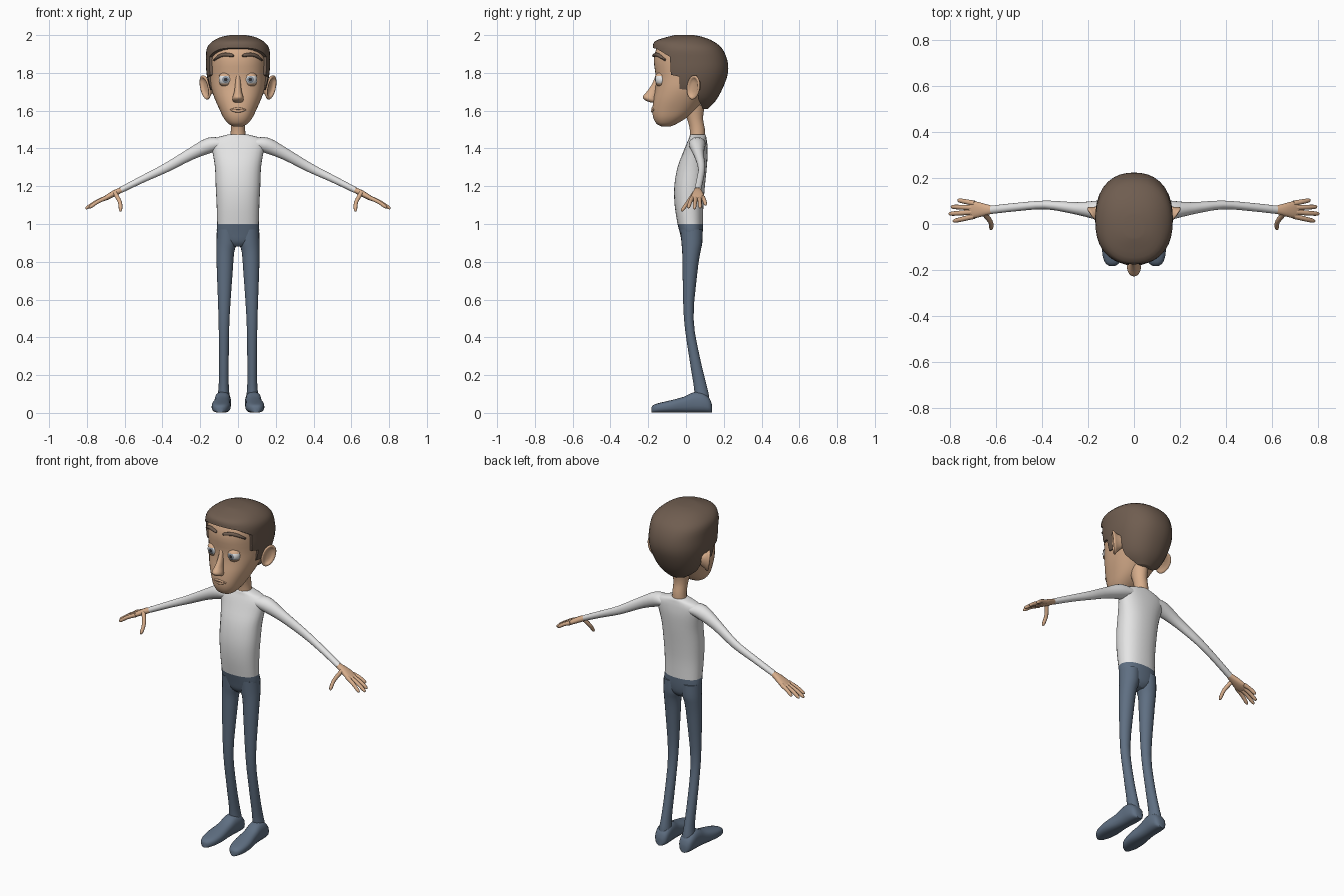
import bpy, bmesh
from math import sin, cos, pi, radians
from mathutils import Vector

if "Cube" in bpy.data.objects:
    bpy.data.objects.remove(bpy.data.objects["Cube"])

X, Y, Z = Vector((1, 0, 0)), Vector((0, 1, 0)), Vector((0, 0, 1))
parts = []


def material(name, *rgb):
    m = bpy.data.materials.new(name)
    m.use_nodes = True
    m.diffuse_color = (*rgb, 1)
    bsdf = next(n for n in m.node_tree.nodes if n.type == 'BSDF_PRINCIPLED')
    bsdf.inputs["Base Color"].default_value = (*rgb, 1)
    return m


SKIN = material("skin", .68, .42, .26)
HAIR = material("brown hair", .16, .11, .08)
SHIRT = material("white shirt", .78, .78, .78)
BLUE = material("blue trousers", .115, .16, .225)
WHITE = material("eye white", .8, .8, .8)
IRIS = material("grey iris", .24, .28, .33)
PUPIL = material("dark pupil", .03, .03, .035)
LIP = material("mouth line", .32, .17, .1)


def finish(name, bm, mats, mirror=False):
    bmesh.ops.recalc_face_normals(bm, faces=bm.faces)
    me = bpy.data.meshes.new(name)
    bm.to_mesh(me)
    bm.free()
    ob = bpy.data.objects.new(name, me)
    bpy.context.collection.objects.link(ob)
    for m in mats:
        me.materials.append(m)
    if mirror:
        mod = ob.modifiers.new("Mirror", 'MIRROR')
        mod.use_mirror_merge = False
    parts.append(ob)
    return ob


def spline(rows, steps):
    """Catmull-Rom interpolation of station tuples."""
    out = []
    for i in range(len(rows) - 1):
        p0, p1, p2 = rows[max(i - 1, 0)], rows[i], rows[i + 1]
        p3 = rows[min(i + 2, len(rows) - 1)]
        for k in range(steps):
            t = k / steps
            out.append([b + .5 * t * (c - a + t * (2 * a - 5 * b + 4 * c - d
                        + t * (3 * (b - c) + d - a)))
                        for a, b, c, d in zip(p0, p1, p2, p3)])
    return out + [list(rows[-1])]


def loft(name, rows, mat, ref=X, normal=None, power=2, segs=20, steps=3, mirror=False):
    """Skin superellipse rings; each row is x, y, z, half size along ref, half size across."""
    rows = spline(rows, steps)
    centres = [Vector(r[:3]) for r in rows]
    bm = bmesh.new()
    rings = []
    for i, r in enumerate(rows):
        n = normal or centres[min(i + 1, len(rows) - 1)] - centres[max(i - 1, 0)]
        n = n.normalized()
        u = (ref - n * ref.dot(n)).normalized()
        v = n.cross(u)
        ring = []
        for k in range(segs):
            c, s = cos(2 * pi * k / segs), sin(2 * pi * k / segs)
            f = (abs(c) ** power + abs(s) ** power) ** (-1 / power)
            ring.append(bm.verts.new(centres[i] + u * c * f * max(r[3], .001)
                                     + v * s * f * max(r[4], .001)))
        rings.append(ring)
    for a, b in zip(rings, rings[1:]):
        for k in range(segs):
            j = (k + 1) % segs
            bm.faces.new((a[k], a[j], b[j], b[k]))
    bm.faces.new(rings[0])
    bm.faces.new(rings[-1])
    return finish(name, bm, [mat], mirror)


def levels(*rows):
    """Horizontal stations from height, front, back, half width."""
    return [(0, (f + b) / 2, z, w, (b - f) / 2) for z, f, b, w in rows]


# Head
head = loft("head", levels(
    (1.517, -.13, -.08, .025), (1.53, -.155, -.05, .05), (1.56, -.172, 0, .075),
    (1.6, -.178, .05, .095), (1.66, -.172, .1, .122), (1.72, -.162, .15, .142),
    (1.78, -.16, .185, .15), (1.86, -.17, .2, .154), (1.92, -.16, .175, .148),
    (1.96, -.13, .12, .11), (1.98, -.07, .05, .05)), SKIN, normal=Z, power=2.3, segs=36)
bpy.context.view_layer.update()


def face_y(x, z):
    return head.ray_cast(Vector((x, -1, z)), Y)[1].y


# Hair cap trimmed to the hairline profile
hair = loft("hair", levels(
    (1.6, -.03, .105, .05), (1.65, -.12, .155, .115), (1.72, -.158, .195, .15),
    (1.8, -.174, .222, .167), (1.87, -.18, .218, .169), (1.93, -.176, .19, .165),
    (1.967, -.165, .145, .135), (1.99, -.1, .09, .09), (2, -.06, .04, .04)),
    HAIR, normal=Z, power=2.3, segs=36)
hairline = [(-.3, 1.94), (-.2, 1.94), (-.15, 1.925), (-.085, 1.885), (-.08, 1.79),
            (-.035, 1.78), (-.035, 1.715), (.005, 1.71), (.02, 1.76), (.06, 1.76),
            (.065, 1.66), (.09, 1.61), (.4, 1.61), (.4, 2.1), (-.3, 2.1)]
bm = bmesh.new()
profile = bm.faces.new([bm.verts.new((-.4, y, z)) for y, z in hairline])
side = bmesh.ops.extrude_face_region(bm, geom=[profile])["geom"]
bmesh.ops.translate(bm, vec=X * .8, verts=[g for g in side if isinstance(g, bmesh.types.BMVert)])
cutter = finish("hairline_cutter", bm, [HAIR])
cutter.hide_render = True
trim = hair.modifiers.new("Trim", 'BOOLEAN')
trim.operation, trim.object, trim.solver = 'INTERSECT', cutter, 'EXACT'
bpy.context.view_layer.objects.active = hair
bpy.ops.object.modifier_apply(modifier="Trim")
parts.remove(cutter)
bpy.data.objects.remove(cutter)

# Eyes: pole faces forward, so iris and pupil are polar rings
ex, ez, er = .066, 1.765, .036
eye_centre = Vector((ex, face_y(ex, ez) + .019, ez))


def eye_ball(radius):
    b = bmesh.new()
    bmesh.ops.create_uvsphere(b, u_segments=24, v_segments=24, radius=radius)
    for v in b.verts:
        v.co = Vector((v.co.x, -v.co.z, v.co.y))
    return b


bm = eye_ball(er)
for f in bm.faces:
    angle = f.calc_center_median().angle(-Y)
    f.material_index = 2 if angle < radians(15) else 1 if angle < radians(30) else 0
bmesh.ops.translate(bm, vec=eye_centre, verts=bm.verts)
finish("eyes", bm, [WHITE, IRIS, PUPIL], True)

# Eyelids
for name, sign, edge in (("upper_eyelids", 1, .018), ("lower_eyelids", -1, .021)):
    bm = eye_ball(er + .004)
    bmesh.ops.bisect_plane(bm, geom=bm.verts[:] + bm.edges[:] + bm.faces[:],
                           plane_co=Z * sign * edge, plane_no=Z * -sign, clear_outer=True)
    bmesh.ops.holes_fill(bm, edges=bm.edges)
    bmesh.ops.translate(bm, vec=eye_centre, verts=bm.verts)
    finish(name, bm, [SKIN], True)

# Eyebrows
brow = [(.022, 1.889, .005), (.035, 1.893, .009), (.07, 1.897, .01),
        (.1, 1.888, .009), (.125, 1.868, .005)]
loft("eyebrows", [(x, face_y(x, z) - .003, z, r, .01) for x, z, r in brow],
     HAIR, ref=Z, segs=10, mirror=True)

# Nose
loft("nose", [(0, -.148, 1.79, .012, .012), (0, -.158, 1.74, .015, .022),
              (0, -.176, 1.7, .02, .032), (0, -.19, 1.675, .028, .038),
              (0, -.187, 1.66, .03, .035), (0, -.178, 1.648, .024, .024),
              (0, -.17, 1.642, .012, .01)], SKIN, normal=Z)

# Mouth
for name, dz, r, out, mat in (("upper_lip", .007, .006, 0, SKIN), ("lower_lip", -.008, .008, 0, SKIN),
                              ("mouth_line", 0, .002, .004, LIP)):
    loft(name, [(x, face_y(x, 1.605) - out, 1.605 + dz * (1 - abs(x) / .045), r * k, r * k)
                for x, k in ((-.043, .3), (-.025, .8), (0, 1), (.025, .8), (.043, .3))],
         mat, ref=Z, segs=10)

# Ears: cupped dish facing outward and forward
out = Vector((.8, -.58, -.1)).normalized()
ear = [(-.035, .035, .018), (-.012, .05, .03), (.002, .066, .04), (.01, .064, .038),
       (.01, .054, .03), (.001, .042, .021), (-.002, .01, .006)]
loft("ears", [(*(Vector((.17, .042, 1.724)) + out * d), a, b) for d, a, b in ear],
     SKIN, ref=Vector((.2, .2, 1)), normal=out, steps=2, mirror=True)

# Neck
loft("neck", levels((1.44, .022, .1, .042), (1.5, .02, .1, .038), (1.56, .004, .09, .04),
                    (1.63, -.03, .1, .05)), SKIN, normal=Z)

# Shirt
loft("shirt_body", levels(
    (1, -.045, .09, .11), (1.1, -.06, .092, .113), (1.2, -.062, .1, .118),
    (1.3, -.045, .11, .122), (1.38, -.015, .115, .135), (1.43, .005, .112, .147),
    (1.455, .016, .108, .12), (1.468, .02, .105, .075), (1.475, .024, .1, .05)),
    SHIRT, normal=Z, power=2.3, segs=28)
loft("sleeves", [(.09, .06, 1.425, .045, .03), (.15, .06, 1.417, .043, .041),
                 (.25, .068, 1.37, .027, .031), (.38, .083, 1.298, .019, .024),
                 (.5, .075, 1.24, .018, .019), (.62, .062, 1.18, .018, .016)],
     SHIRT, ref=Y, mirror=True)

# Hands
loft("palms", [(.61, .062, 1.184, .015, .013), (.65, .062, 1.165, .026, .016),
               (.69, .062, 1.143, .036, .014), (.715, .06, 1.13, .032, .01)],
     SKIN, ref=Y, power=2.4, mirror=True)
fingers = {"little_fingers": ((.695, .09, 1.14), (.768, .104, 1.1)),
           "ring_fingers": ((.7, .071, 1.138), (.797, .075, 1.085)),
           "middle_fingers": ((.7, .052, 1.138), (.807, .044, 1.08)),
           "index_fingers": ((.695, .034, 1.14), (.788, .012, 1.085)),
           "thumbs": ((.652, .045, 1.165), (.623, -.024, 1.067))}
for name, (base, tip) in fingers.items():
    a, b = Vector(base), Vector(tip)
    bend = X * -.012 if name == "thumbs" else Z * .006
    rows = [(*(a.lerp(b, t) + bend * sin(pi * t)), r, r)
            for t, r in ((0, .012), (.5, .0105), (.85, .0095), (.97, .006), (1, .001))]
    loft(name, rows, SKIN, ref=Y if name != "thumbs" else X, segs=10, mirror=True)

# Trousers
loft("hips", levels((.88, 0, .06, .04), (.905, -.02, .08, .085), (.95, -.032, .088, .111),
                    (1, -.045, .09, .11)), BLUE, normal=Z, power=2.3, segs=28)
leg = [(.97, .002, .112, -.03, .088), (.9, .006, .114, -.024, .086), (.85, .02, .114, -.02, .076),
       (.75, .028, .112, -.018, .061), (.5, .045, .103, -.011, .04), (.3, .049, .101, .016, .072),
       (.15, .049, .102, .04, .108), (.09, .045, .108, .046, .122), (.04, .045, .11, .05, .125)]
loft("legs", [((i + o) / 2, (f + b) / 2, z, (o - i) / 2, (b - f) / 2) for z, i, o, f, b in leg],
     BLUE, normal=Z, mirror=True)

# Shoes
shoe = [(.138, .079, .018, .04), (.125, .079, .036, .075), (.09, .08, .043, .105),
        (.04, .082, .042, .108), (-.01, .085, .043, .085), (-.08, .089, .05, .066),
        (-.14, .092, .044, .052), (-.17, .094, .03, .042), (-.182, .095, .014, .03)]
loft("shoes", [(x, y, h / 2 + .001, w, h / 2) for y, x, w, h in shoe],
     BLUE, normal=Y, power=2.8, mirror=True)

# Smooth shading with sharp hairline, cuffs and soles
bpy.ops.object.select_all(action='DESELECT')
for ob in parts:
    ob.select_set(True)
bpy.context.view_layer.objects.active = head
bpy.ops.object.shade_smooth_by_angle(angle=radians(45))
